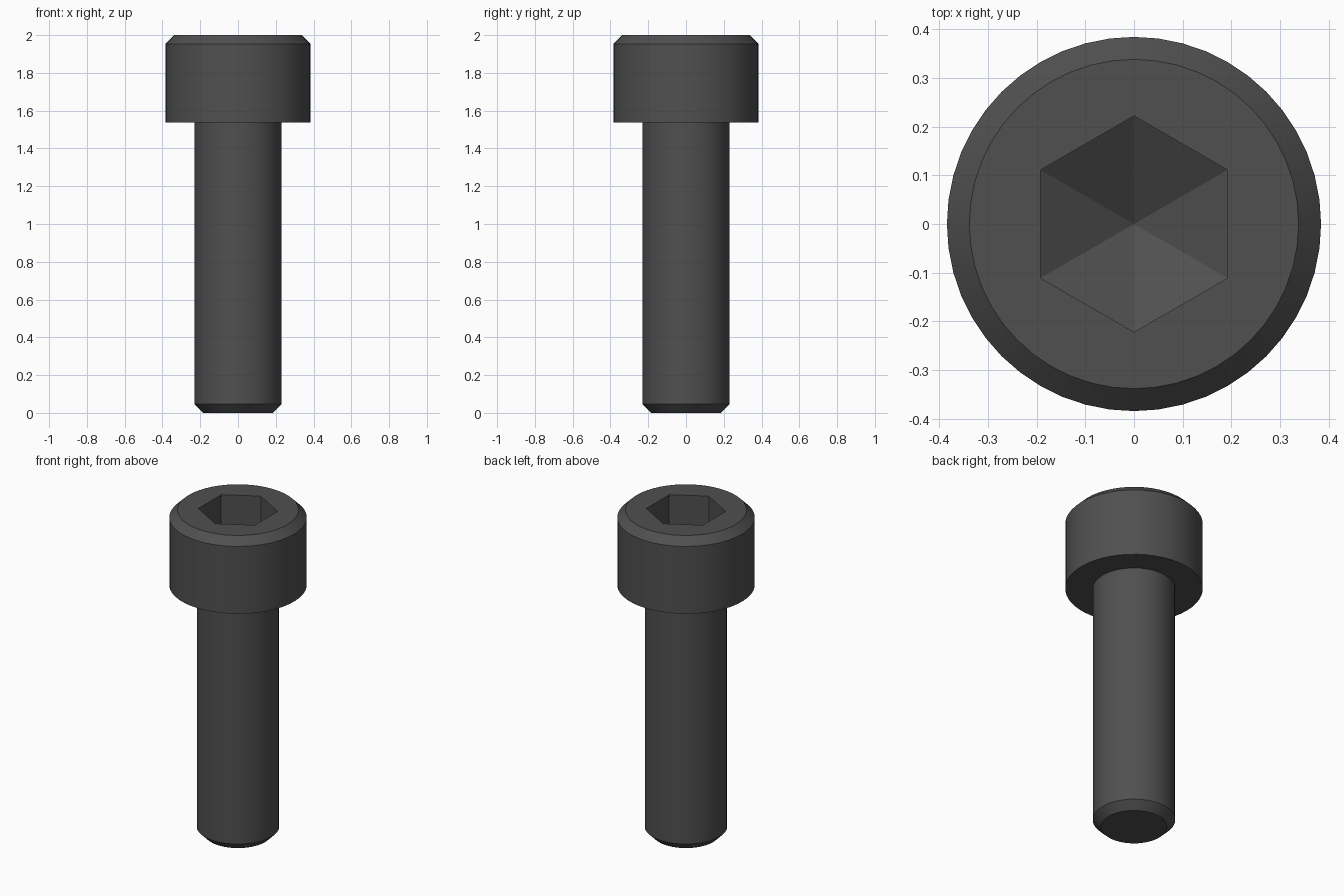
import bpy
import bmesh
import math

cube = bpy.data.objects.get("Cube")
if cube:
    bpy.data.objects.remove(cube, do_unlink=True)

# Proportions: head diameter 10, shank diameter 6, shank length 20, head height 6
U = 2.0 / 26.0
SEGMENTS = 48

steel = bpy.data.materials.new("dark steel")
steel.use_nodes = True
colour = (0.08, 0.08, 0.08, 1.0)
steel.diffuse_color = colour
steel.node_tree.nodes["Principled BSDF"].inputs["Base Color"].default_value = colour


def ring(bm, radius, z, count, start=0.0):
    """Closed ring of vertices at height z."""
    return [bm.verts.new((radius * math.cos(start + math.tau * i / count),
                          radius * math.sin(start + math.tau * i / count), z))
            for i in range(count)]


def skin(bm, a, b):
    """Quads between two rings of equal count."""
    n = len(a)
    for i in range(n):
        j = (i + 1) % n
        bm.faces.new((a[i], a[j], b[j], b[i]))


def loop_edges(bm, verts):
    return [bm.edges.get((verts[i - 1], verts[i])) for i in range(len(verts))]


bm = bmesh.new()

# Lathed outside: chamfered tip, shank, head underside, head wall, top chamfer
profile = [(2.4, 0), (3, 0.6), (3, 20), (5, 20), (5, 25.4), (4.4, 26)]
rings = [ring(bm, r * U, z * U, SEGMENTS) for r, z in profile]
for lower, upper in zip(rings, rings[1:]):
    skin(bm, lower, upper)
bm.faces.new(list(reversed(rings[0])))

# Hexagonal socket with a pointed floor, corners towards front and back
hex_radius = 2.5 / math.cos(math.pi / 6)
mouth = ring(bm, hex_radius * U, 26 * U, 6, math.pi / 2)
floor = ring(bm, hex_radius * U, 23 * U, 6, math.pi / 2)
skin(bm, mouth, floor)
depth = hex_radius * math.tan(math.radians(30))
point = bm.verts.new((0, 0, (23 - depth) * U))
for i in range(6):
    bm.faces.new((floor[i - 1], floor[i], point))

# Flat top between the head rim and the socket mouth
bmesh.ops.triangle_fill(bm, use_beauty=True, normal=(0, 0, 1),
                        edges=loop_edges(bm, rings[-1]) + loop_edges(bm, mouth))
bmesh.ops.recalc_face_normals(bm, faces=bm.faces)

mesh = bpy.data.meshes.new("socket_head_bolt")
bm.to_mesh(mesh)
bm.free()
mesh.materials.append(steel)
bolt = bpy.data.objects.new("socket_head_bolt", mesh)
bpy.context.collection.objects.link(bolt)

# Smooth round walls, crisp chamfers and socket
bpy.ops.object.select_all(action='DESELECT')
bolt.select_set(True)
bpy.context.view_layer.objects.active = bolt
bpy.ops.object.shade_smooth_by_angle(angle=math.radians(20))
